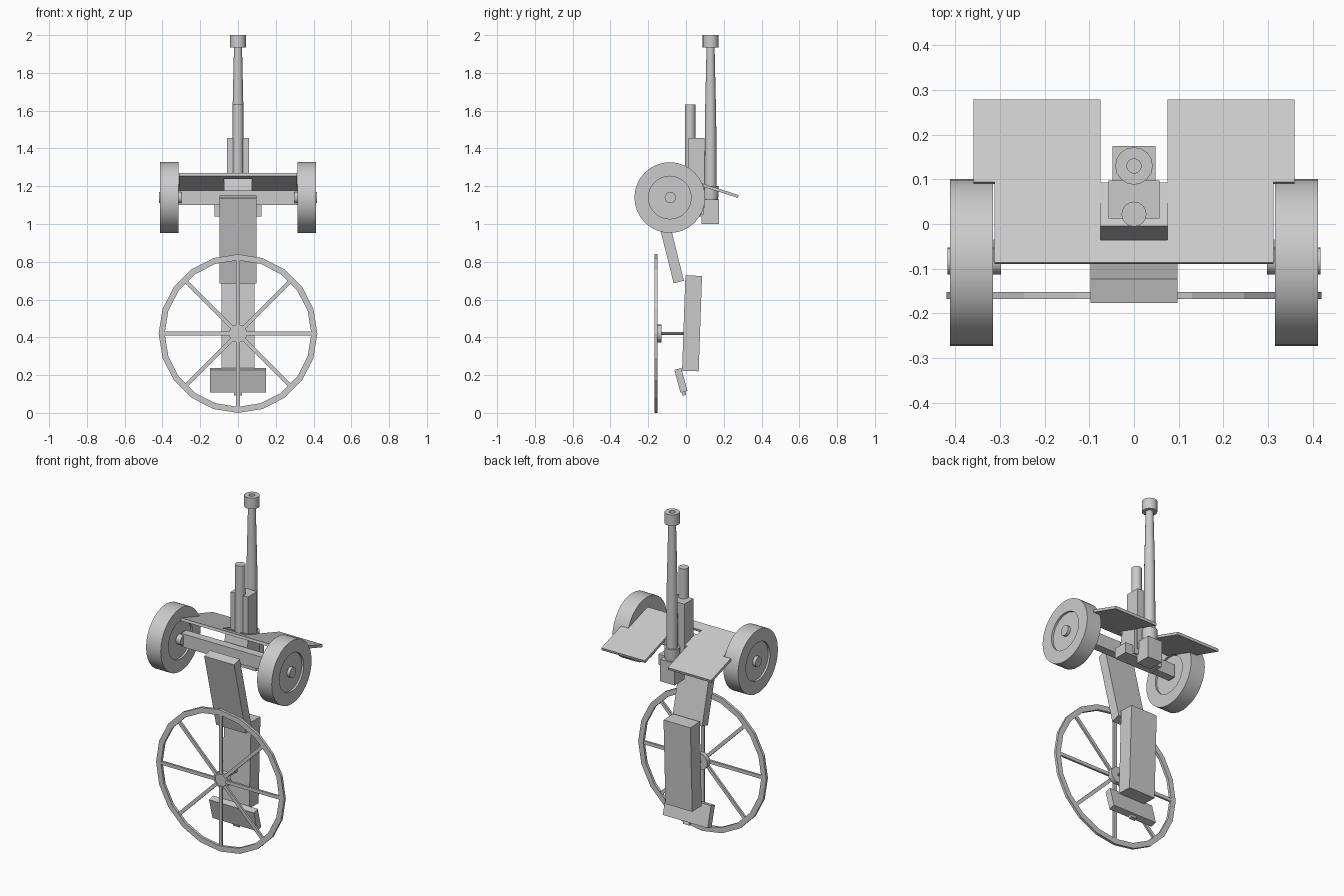
import bpy, bmesh, math
from mathutils import Vector, Matrix

if "Cube" in bpy.data.objects:
    bpy.data.objects.remove(bpy.data.objects["Cube"])

grey = bpy.data.materials.new("light_grey")
grey.diffuse_color = (0.6, 0.6, 0.6, 1)
grey.use_nodes = True
grey.node_tree.nodes["Principled BSDF"].inputs["Base Color"].default_value = grey.diffuse_color


def finish(name, bm, smooth=False):
    bmesh.ops.recalc_face_normals(bm, faces=bm.faces)
    me = bpy.data.meshes.new(name)
    bm.to_mesh(me)
    bm.free()
    ob = bpy.data.objects.new(name, me)
    bpy.context.collection.objects.link(ob)
    me.materials.append(grey)
    if smooth:
        bpy.ops.object.select_all(action='DESELECT')
        ob.select_set(True)
        bpy.context.view_layer.objects.active = ob
        bpy.ops.object.shade_smooth_by_angle(angle=math.radians(35))
    return ob


def box(name, center, size, tilt=0):
    """Box tilted about x by the given degrees."""
    bm = bmesh.new()
    m = (Matrix.Translation(center) @ Matrix.Rotation(math.radians(tilt), 4, 'X')
         @ Matrix.Diagonal((*size, 1)))
    bmesh.ops.create_cube(bm, size=1, matrix=m)
    return finish(name, bm)


def lathe(name, center, axis, profile, n=24, smooth=True, closed=False, phase=0):
    """Spin (radius, height) points around the given axis."""
    bm = bmesh.new()
    rot = Vector((0, 0, 1)).rotation_difference(Vector(axis)).to_matrix()
    rings = []
    for r, h in profile:
        rings.append([bm.verts.new(Vector(center) + rot @ Vector(
            (r * math.cos(2 * math.pi * (i + phase) / n),
             r * math.sin(2 * math.pi * (i + phase) / n), h))) for i in range(n)])
    pairs = list(zip(rings, rings[1:]))
    if closed:
        pairs.append((rings[-1], rings[0]))
    for a, b in pairs:
        for i in range(n):
            j = (i + 1) % n
            bm.faces.new((a[i], a[j], b[j], b[i]))
    if not closed:
        bm.faces.new(rings[0])
        bm.faces.new(rings[-1])
    return finish(name, bm, smooth)


def prism(name, points, place, offset):
    """Extrude a flat outline along an offset vector."""
    bm = bmesh.new()
    f = bm.faces.new([bm.verts.new(place(*p)) for p in points])
    ext = bmesh.ops.extrude_face_region(bm, geom=[f])
    vs = [v for v in ext['geom'] if isinstance(v, bmesh.types.BMVert)]
    bmesh.ops.translate(bm, verts=vs, vec=offset)
    return finish(name, bm)


# Road wheels with recessed hubs, and axle stubs
for side, s in (("left", -1), ("right", 1)):
    lathe(side + "_road_wheel", (s * 0.364, -0.086, 1.14), (s, 0, 0),
          [(0.113, -0.036), (0.113, -0.048), (0.187, -0.048), (0.187, 0.048),
           (0.113, 0.048), (0.113, 0.036)], 32)
    lathe(side + "_axle_stub", (s * 0.358, -0.083, 1.14), (s, 0, 0),
          [(0.03, -0.06), (0.03, 0.06)], 16)

# Axle beam and cross member
box("axle_beam", (0, -0.06, 1.139), (0.63, 0.05, 0.078))
box("cross_member", (0, 0.035, 1.072), (0.25, 0.09, 0.062))

# Sloped shield plate with a notch for the gun
half = [(0.075, -0.04), (0.075, 0.275), (0.36, 0.275), (0.36, 0.09), (0.312, 0.09), (0.312, -0.09)]
outline = half + [(-x, y) for x, y in reversed(half)]
prism("shield_plate", outline,
      lambda x, y: (x, y, 1.255 - 0.32 * (y + 0.09)), (0, 0.004, 0.015))

# Gun cradle
prism("cradle_base", [(-0.04, 1.08), (-0.005, 1.24), (0.093, 1.21), (0.093, 1.05)],
      lambda y, z: (-0.075, y, z), (0.15, 0, 0))
box("cradle", (0, 0.055, 1.27), (0.115, 0.086, 0.37))
lathe("recoil_cylinder", (0, 0.022, 0), (0, 0, 1), [(0.028, 1.1), (0.028, 1.632)], 16)

# Barrel, collar, muzzle and breech
lathe("barrel", (0, 0.13, 0), (0, 0, 1), [(0.032, 1.1), (0.03, 1.55), (0.021, 1.95)], 16)
lathe("barrel_collar", (0, 0.13, 0), (0, 0, 1), [(0.035, 1.11), (0.042, 1.15), (0.042, 1.2)], 16)
lathe("muzzle", (0, 0.13, 0), (0, 0, 1),
      [(0.042, 1.935), (0.042, 2.0), (0.016, 2.0), (0.016, 1.96)], 16)
box("breech", (0, 0.128, 1.065), (0.096, 0.094, 0.13))

# Trail and spade
box("upper_trail", (0, -0.094, 0.918), (0.196, 0.056, 0.464), 14)
box("lower_trail", (0, 0.032, 0.474), (0.176, 0.088, 0.505), -2)
box("spade", (0, -0.027, 0.172), (0.294, 0.038, 0.125), 15)
box("spade_pin", (0, -0.012, 0.108), (0.04, 0.02, 0.03), 15)

# Large spoked wheel
wc = Vector((0, -0.16, 0.42))
lathe("spoked_wheel_rim", wc, (0, -1, 0),
      [(0.42, -0.008), (0.42, 0.008), (0.388, 0.008), (0.388, -0.008)],
      20, False, True)
lathe("spoked_wheel_hub", (0, -0.147, 0.42), (0, -1, 0), [(0.048, -0.016), (0.048, 0.012)], 16)
lathe("hub_rod", (0, -0.08, 0.42), (0, 1, 0), [(0.007, -0.06), (0.007, 0.075)], 8)
bm = bmesh.new()
for i in range(8):
    m = (Matrix.Translation(wc) @ Matrix.Rotation(i * math.pi / 4, 4, 'Y')
         @ Matrix.Translation((0, 0, 0.215)) @ Matrix.Diagonal((0.02, 0.012, 0.36, 1)))
    bmesh.ops.create_cube(bm, size=1, matrix=m)
finish("wheel_spokes", bm)
